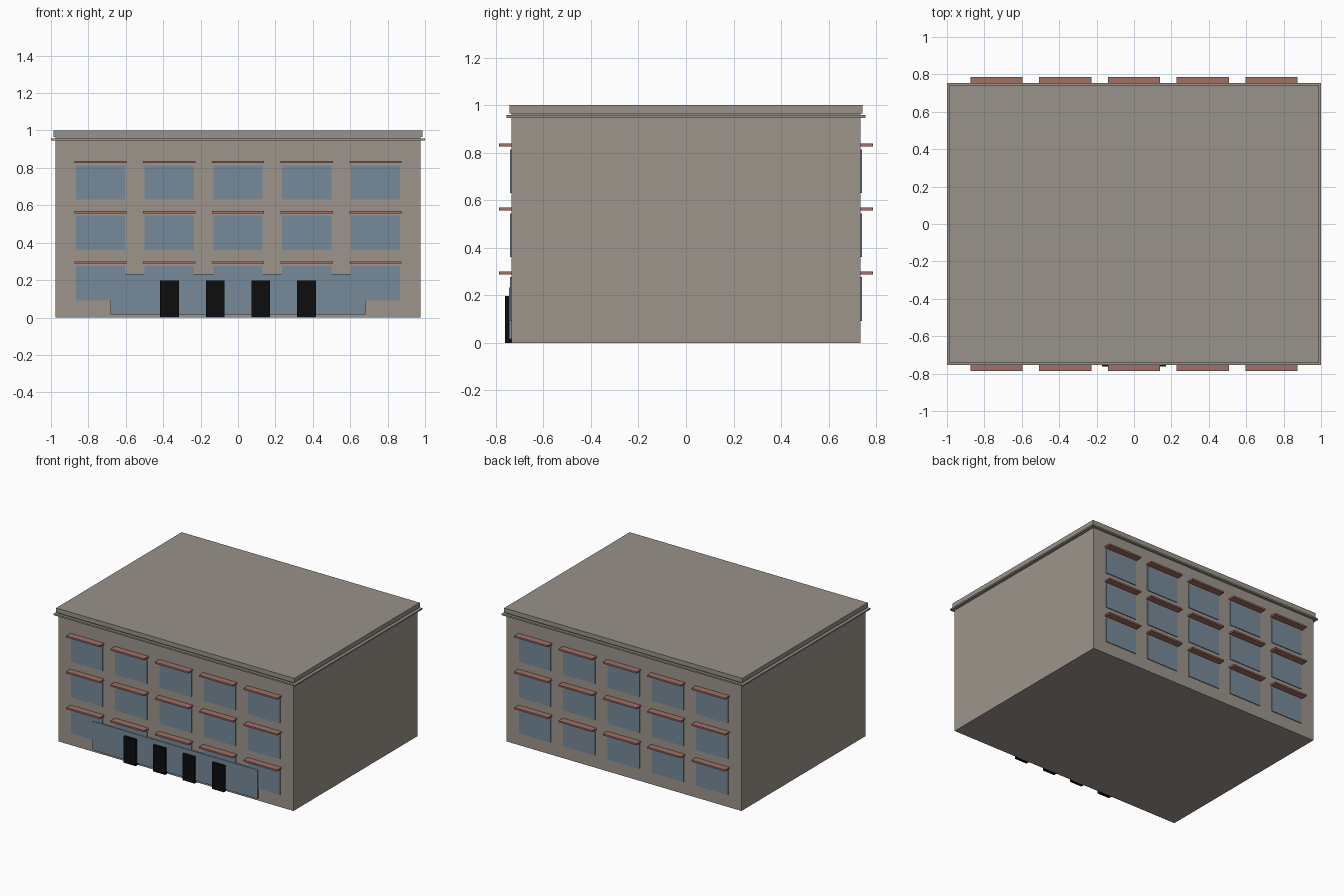
import bpy

cube = bpy.data.objects.get("Cube")
if cube:
    bpy.data.objects.remove(cube, do_unlink=True)


def material(name, rgb):
    mat = bpy.data.materials.new(name)
    mat.use_nodes = True
    color = (*rgb, 1)
    mat.diffuse_color = color
    bsdf = next(n for n in mat.node_tree.nodes if n.type == 'BSDF_PRINCIPLED')
    bsdf.inputs["Base Color"].default_value = color
    return mat


STONE = material("warm grey stone", (0.34, 0.30, 0.265))
TRIM = material("grey trim", (0.315, 0.29, 0.255))
GLASS = material("blue grey glass", (0.185, 0.255, 0.32))
CLAY = material("red clay", (0.35, 0.162, 0.13))
BLACK = material("black door", (0.004, 0.004, 0.004))


def box(name, x, y, z, mat):
    """Box spanning the given (low, high) range on each axis."""
    spans = (x, y, z)
    bpy.ops.mesh.primitive_cube_add(size=1, location=[(a + b) / 2 for a, b in spans])
    obj = bpy.context.object
    obj.name = name
    obj.scale = [b - a for a, b in spans]
    bpy.ops.object.transform_apply(location=False, rotation=False, scale=True)
    obj.data.materials.append(mat)
    return obj


def slab(name, half_x, half_y, z, mat):
    return box(name, (-half_x, half_x), (-half_y, half_y), z, mat)


WALL_X, WALL_Y = 0.975, 0.735

# Main block and stepped cornice
slab("walls", WALL_X, WALL_Y, (0, 0.947), STONE)
slab("cornice_ledge", 1.0, 0.755, (0.947, 0.958), TRIM)
slab("cornice_neck", WALL_X, WALL_Y, (0.958, 0.966), TRIM)
slab("roof_slab", 0.987, 0.743, (0.966, 1.0), TRIM)

# Windows with canopies on the front and back
for side, label in ((-1, "front"), (1, "back")):
    for floor in range(3):
        base = 0.092 + 0.269 * floor
        for column in range(-2, 3):
            cx = column * 0.3675

            def depth(out):
                return tuple(sorted((side * (WALL_Y - 0.01), side * out)))

            box(f"{label}_window", (cx - 0.132, cx + 0.132), depth(0.741),
                (base, base + 0.184), GLASS)
            box(f"{label}_canopy", (cx - 0.14, cx + 0.14), depth(0.786),
                (base + 0.196, base + 0.208), CLAY)

# Glazed entrance with four doors
box("entrance_glazing", (-0.683, 0.683), (-0.745, -0.72), (0.016, 0.232), GLASS)
for cx in (-0.366, -0.121, 0.121, 0.366):
    box("entrance_door", (cx - 0.05, cx + 0.05), (-0.761, -0.73), (0, 0.198), BLACK)
